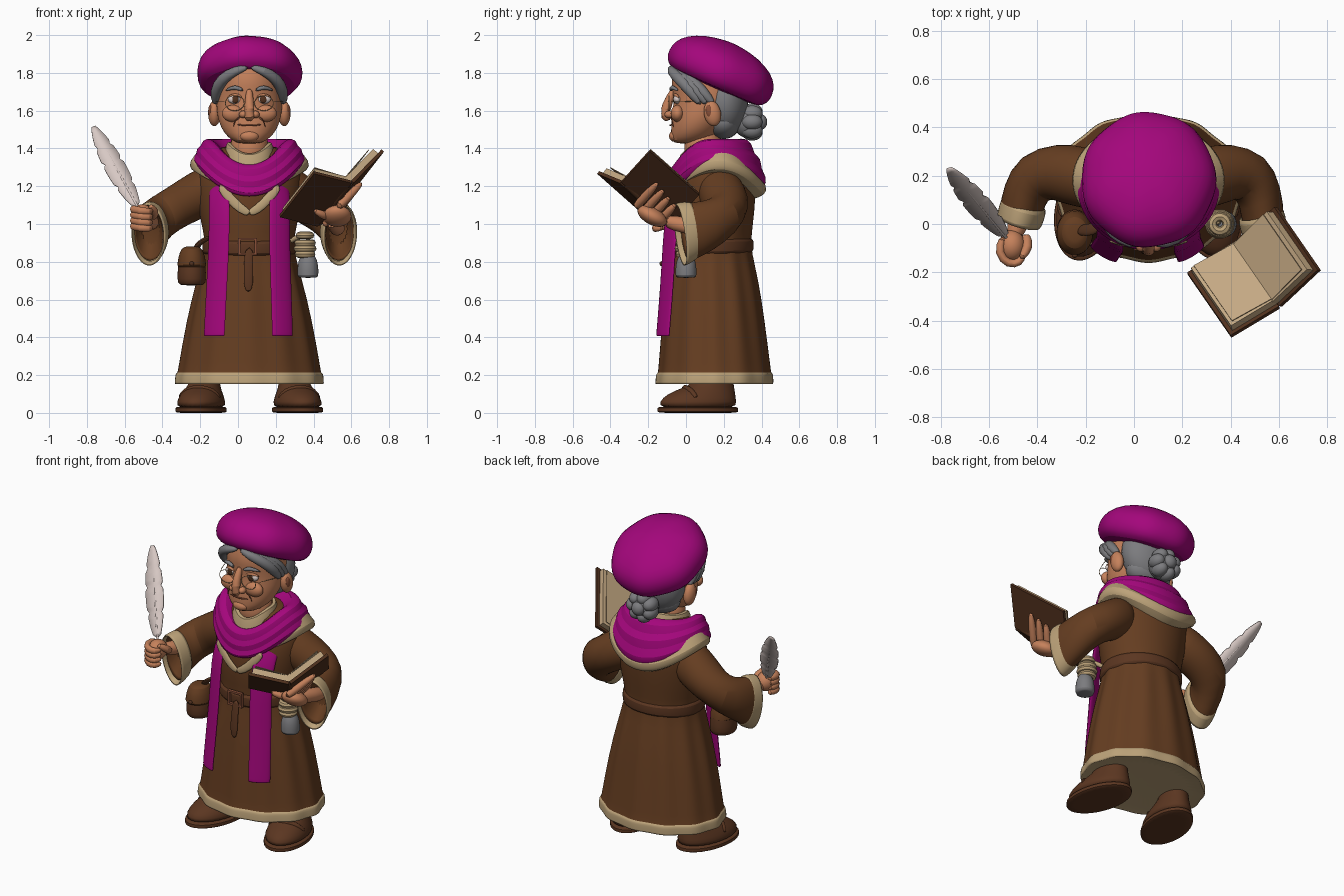
import bpy, bmesh, math
from mathutils import Vector as V, Matrix

cube = bpy.data.objects.get("Cube")
if cube:
    bpy.data.objects.remove(cube, do_unlink=True)
CX = 0.06          # body centre line
made = []


def material(name, *rgb):
    m = bpy.data.materials.new(name)
    m.use_nodes = True
    m.diffuse_color = (*rgb, 1)
    m.node_tree.nodes["Principled BSDF"].inputs["Base Color"].default_value = (*rgb, 1)
    return m


ROBE = material("robe_brown", .13, .047, .015)
LEATHER = material("leather_brown", .105, .037, .015)
DARK = material("dark_leather", .083, .031, .013)
PURPLE = material("purple_cloth", .37, .002, .2)
TAN = material("tan_trim", .5, .36, .19)
PAGE = material("page_cream", .56, .4, .23)
SKIN = material("skin", .56, .22, .105)
LINE = material("skin_fold", .25, .08, .04)
GREY = material("hair_grey", .2, .2, .21)
WHITE = material("feather_white", .68, .58, .55)


def finish(name, bm, mats, sub=0):
    bmesh.ops.recalc_face_normals(bm, faces=bm.faces)
    me = bpy.data.meshes.new(name)
    bm.to_mesh(me)
    bm.free()
    ob = bpy.data.objects.new(name, me)
    bpy.context.collection.objects.link(ob)
    for m in mats if isinstance(mats, list) else [mats]:
        me.materials.append(m)
    if sub:
        mod = ob.modifiers.new("smooth", "SUBSURF")
        mod.levels = mod.render_levels = sub
    made.append(ob)
    return ob


def skin(name, rings, mats, sub=1, caps=True):
    """Join rings of points into one surface."""
    bm = bmesh.new()
    rows = [[bm.verts.new(p) for p in r] for r in rings]
    n = len(rows[0])
    for a, b in zip(rows, rows[1:]):
        for i in range(n):
            bm.faces.new((a[i], a[(i + 1) % n], b[(i + 1) % n], b[i]))
    if caps:
        bm.faces.new(rows[0])
        bm.faces.new(rows[-1])
    return finish(name, bm, mats, sub)


def oval(z, rx, yf, yb, wave=0, k=12, n=48, cx=CX):
    pts = []
    for i in range(n):
        t = math.tau * i / n
        f = 1 + wave * math.cos(k * t)
        pts.append(V((cx + rx * f * math.cos(t), (yf + yb) / 2 + (yb - yf) / 2 * f * math.sin(t), z)))
    return pts


def cowl(name, rows, mat, p=2):
    """Ring of cloth whose height differs at the side, front and back."""
    rings = []
    for rx, yf, yb, zs, zf, zb in rows:
        ring = oval(zs, rx, yf, yb)
        for i, q in enumerate(ring):
            s = math.sin(math.tau * i / len(ring))
            q.z += ((zf - zs) if s < 0 else (zb - zs)) * abs(s) ** p
        rings.append(ring)
    return skin(name, rings, mat, caps=False)


def section(c, d, a, b, ref=(0, 0, 1), n=16):
    d = V(d).normalized()
    u = d.cross(V(ref)).normalized()
    w = u.cross(d)
    return [V(c) + u * a * math.cos(math.tau * i / n) + w * b * math.sin(math.tau * i / n) for i in range(n)]


def tube(name, pts, radii, mat, flat=1, ref=(.13, .21, .97), n=10):
    pts = [V(p) for p in pts]
    if not isinstance(radii, (list, tuple)):
        radii = [radii] * len(pts)
    last = len(pts) - 1
    return skin(name, [section(p, pts[min(i + 1, last)] - pts[max(i - 1, 0)], r, r * flat, ref, n)
                       for i, (p, r) in enumerate(zip(pts, radii))], mat)


def ball(name, loc, size, mat, rot=0):
    bm = bmesh.new()
    bmesh.ops.create_uvsphere(bm, u_segments=24, v_segments=14, radius=1, matrix=Matrix.Translation(loc)
                              @ Matrix.Rotation(rot, 4, "X") @ Matrix.Diagonal((*size, 1)))
    return finish(name, bm, mat)


def slab(name, o, u, v, w, mat):
    base = [o, o + u, o + u + v, o + v]
    return skin(name, [base, [p + w for p in base]], mat, sub=0)


def loop(name, loc, size, r, mat, rot=(math.pi / 2, 0, 0), squash=1):
    bpy.ops.mesh.primitive_torus_add(location=loc, rotation=rot, major_radius=size, minor_radius=r,
                                     major_segments=28, minor_segments=8)
    ob = bpy.context.object
    ob.name = name
    ob.scale.y = squash
    ob.data.materials.append(mat)
    made.append(ob)


# Robe with pleats and a pale hem
robe = skin("robe", [oval(*r) for r in (
    (.16, .37, -.14, .45, .02), (.15, .385, -.155, .455, .02), (.155, .392, -.16, .46, .02),
    (.2, .387, -.155, .458, .02), (.208, .384, -.152, .455, .02), (.212, .376, -.145, .448, .02),
    (.225, .374, -.144, .446, .02), (.5, .325, -.12, .41, .03), (.7, .275, -.1, .38, .03),
    (.85, .235, -.075, .345, .02), (.92, .235, -.075, .345), (1, .255, -.085, .355),
    (1.15, .28, -.085, .37), (1.28, .28, -.05, .37), (1.38, .22, 0, .32), (1.42, .12, .05, .25))], [ROBE, TAN])
for f in robe.data.polygons:
    f.material_index = int(f.center.z < .211)
cowl("belt", [(.235, -.07, .34, .84, .83, .85), (.25, -.092, .36, .845, .835, .855),
              (.25, -.092, .36, .915, .905, .92), (.235, -.07, .34, .92, .91, .925)], LEATHER)
tube("belt_strap", [(.06, -.1, .88), (.055, -.115, .78), (.055, -.12, .68), (.055, -.12, .64)],
     [.025, .025, .028, .012], LEATHER, .3, (0, 1, 0))
for z in (.835, .915):
    slab("buckle_bar", V((.0, -.108, z)), V((.1, 0, 0)), V((0, .02, 0)), V((0, 0, .012)), LINE)
for x in (0, .088):
    slab("buckle_side", V((x, -.108, .835)), V((.012, 0, 0)), V((0, .02, 0)), V((0, 0, .09)), LINE)

# Shoulder trim, pointed neckline, shirt collar and wound scarf
cowl("shoulder_trim", [(.26, -.03, .35, 1.27, 1.2, 1.13), (.312, -.06, .42, 1.285, 1.17, 1.15),
                       (.325, -.065, .435, 1.33, 1.2, 1.2), (.25, -.04, .37, 1.41, 1.25, 1.27)], TAN)
for s in (-1, 1):
    tube("neckline", [(CX + s * .16, -.068, 1.21), (CX + s * .1, -.083, 1.13), (CX + s * .04, -.092, 1.075),
                      (CX - s * .005, -.093, 1.055)], [.026, .026, .026, .018], TAN, .4, (0, 1, 0))
cowl("shirt_collar", [(.14, -.06, .25, 1.3, 1.24, 1.34), (.13, -.045, .22, 1.38, 1.31, 1.4),
                      (.12, -.03, .21, 1.44, 1.38, 1.45), (.1, -.01, .19, 1.43, 1.37, 1.44)], TAN)
cowl("scarf", [(.24, -.05, .36, 1.27, 1.17, 1.18), (.285, -.1, .42, 1.305, 1.135, 1.185),
               (.302, -.115, .43, 1.35, 1.165, 1.25), (.278, -.092, .395, 1.37, 1.19, 1.29),
               (.282, -.108, .4, 1.4, 1.225, 1.35), (.252, -.082, .355, 1.415, 1.25, 1.37),
               (.25, -.092, .355, 1.445, 1.29, 1.43), (.2, -.05, .29, 1.46, 1.325, 1.47),
               (.14, 0, .24, 1.39, 1.29, 1.4)], PURPLE)
for s, x, lean in ((-1, -.1, -.025), (1, .22, .015)):
    for name, dx, y, r in (("scarf_tail", 0, 0, .068), ("scarf_tail_fold", -.025 * s, -.016, .036)):
        tube(name, [(x + dx, .02 + y, 1.24), (x + dx, -.045 + y, 1.16), (x + dx, -.075 + y, 1.05),
                    (x + dx, -.088 + y, .9), (x + dx + lean / 2, -.1 + y, .68), (x + dx + lean, -.12 + y, .44),
                    (x + dx + lean, -.122 + y, .41), (x + dx + lean, -.122 + y, .406)],
             r, PURPLE, .24, (-.6 * s, 1, 0))

# Head and face
skin("head", [oval(*r, n=32) for r in (
    (1.425, .05, -.05, .06), (1.44, .09, -.077, .12), (1.48, .135, -.08, .17), (1.54, .163, -.078, .22),
    (1.6, .174, -.072, .26), (1.66, .175, -.064, .29), (1.73, .175, -.078, .3), (1.82, .165, -.075, .3),
    (1.88, .1, 0, .22))], SKIN)
skin("neck", [oval(z, .1, -.01, .19, n=24) for z in (1.3, 1.4, 1.5)], SKIN)
tube("nose", [(CX, -.06, 1.72), (CX, -.09, 1.66), (CX, -.11, 1.6), (CX, -.11, 1.575), (CX, -.085, 1.55)],
     [.016, .025, .036, .036, .02], SKIN)
ball("chin", (CX, -.06, 1.465), (.05, .03, .03), SKIN)
tube("mouth", [(CX + x, -.084 + 2.2 * x * x, 1.522 + x * x) for x in (-.065, -.03, 0, .03, .065)],
     [.003, .005, .005, .005, .003], LINE)
for s in (-1, 1):
    side = "left" if s > 0 else "right"
    X = lambda d: CX + s * d
    ball(side + "_nostril", (X(.032), -.088, 1.58), (.022, .026, .02), SKIN)
    ball(side + "_cheek", (X(.085), -.045, 1.585), (.06, .036, .045), SKIN)
    ball(side + "_eye", (X(.077), -.046, 1.66), (.037, .021, .024), WHITE)
    ball(side + "_iris", (X(.074), -.062, 1.659), (.018, .008, .02), DARK)
    tube(side + "_eyelid", [(X(.035), -.06, 1.67), (X(.077), -.061, 1.69), (X(.118), -.035, 1.667)],
         [.006, .011, .006], SKIN)
    tube(side + "_eyebrow", [(X(.03), -.08, 1.705), (X(.075), -.077, 1.73), (X(.13), -.04, 1.705)],
         [.009, .015, .005], GREY)
    tube(side + "_smile_line", [(X(.048), -.08, 1.57), (X(.078), -.075, 1.55), (X(.085), -.066, 1.51)],
         [.002, .004, .002], LINE)
    ball(side + "_ear", (X(.185), .14, 1.585), (.033, .045, .068), SKIN, .2)
    ball(side + "_ear_hollow", (X(.206), .125, 1.595), (.012, .02, .036), LINE, .2)
    loop("glasses_rim", (X(.077), -.09, 1.64), .05, .002, TAN, squash=.8)
    tube("glasses_arm", [(X(.127), -.086, 1.65), (X(.178), .02, 1.65), (X(.19), .13, 1.64)], .002, TAN)
    # Swept front hair
    for k in range(3):
        tube(side + "_hair_lock", [(X(.005), -.075 + .02 * k, 1.83 + .01 * k), (X(.07), -.085 + .02 * k, 1.815),
                                   (X(.145), -.035 + .025 * k, 1.77), (X(.182), .03 + .03 * k, 1.7),
                                   (X(.18), .08 + .035 * k, 1.63)], [.012, .026, .034, .034, .016], GREY)
tube("glasses_bridge", [(CX - .027, -.09, 1.65), (CX, -.116, 1.655), (CX + .027, -.09, 1.65)], .002, TAN)

# Hair and braided bun
ball("hair", (CX, .205, 1.65), (.182, .125, .19), GREY)
ball("nape_hair", (CX, .2, 1.54), (.15, .09, .09), GREY)
ball("bun", (CX, .33, 1.54), (.085, .08, .085), GREY)
for k in range(7):
    a = math.tau * k / 7
    ball("bun_twist", (CX + .062 * math.cos(a), .35, 1.54 + .058 * math.sin(a)), (.042, .055, .042), GREY)
ball("bun_knot", (CX, .395, 1.54), (.042, .035, .042), GREY)

# Beret, tilted down towards the back
tilt = Matrix.Translation((CX, .18, 1.793)) @ Matrix.Rotation(math.radians(-24), 4, "X")
skin("beret", [[tilt @ p for p in oval(h, r * .95, -r * 1.01, r * 1.01, w, 7, 48, 0)] for r, h, w in (
    (.15, -.06, 0), (.19, -.085, 0), (.205, -.07, 0), (.25, -.075, .015), (.288, -.04, .015), (.297, .01, .012),
    (.284, .065, .012), (.24, .115, .015), (.15, .158, .015), (.06, .174, 0), (.012, .177, 0))], PURPLE)

# Sleeves with drooping cuffs, mirrored across the body, the left one reaching further forward
for s, name in ((1, "right"), (-1, "left")):
    def at(c, d, a, b):
        x, y, z = c
        if s < 0:
            x = CX + (CX - x) * .9
            y -= .04 if y < .1 else 0
        return section((x, y, z), (d[0] * s, *d[1:]), a, b, n=20)
    end = (-.3, -1, -.15)
    skin(name + "_sleeve", [at(*r) for r in (
        ((-.1, .17, 1.21), (-1, 0, -.4), .12, .13), ((-.2, .19, 1.16), (-1, 0, -.5), .13, .125),
        ((-.31, .215, 1.1), (-1, 0, -.6), .125, .115), ((-.41, .2, 1.04), (-.8, -.6, -.4), .115, .115),
        ((-.455, .12, .99), (-.4, -1, -.2), .095, .135), ((-.472, .03, .95), end, .09, .16),
        ((-.472, .03, .95), end, .075, .14), ((-.46, .11, .98), end, .06, .09))], ROBE)
    skin(name + "_cuff", [at(c, end, a, b) for c, a, b in (
        ((-.455, .085, .972), .088, .14), ((-.455, .08, .97), .1, .158), ((-.476, .01, .943), .098, .173),
        ((-.478, .003, .941), .088, .163), ((-.47, .04, .95), .08, .15))], TAN, caps=False)

# Right hand closed around the quill
tube("right_wrist", [(-.45, .13, 1), (-.47, .03, 1.02), (-.5, -.06, 1.035)], [.05, .043, .045], SKIN)
ball("right_palm", (-.505, -.09, 1.045), (.055, .065, .06), SKIN)
for k in range(4):
    z = .99 + .03 * k
    tube("right_finger", [(-.54, -.05, z), (-.565, -.12, z), (-.52, -.17, z - .01), (-.47, -.16, z - .015),
                          (-.455, -.12, z - .01)], [.018, .022, .022, .02, .012], SKIN)
tube("right_thumb", [(-.45, -.04, 1.03), (-.435, -.1, 1.07), (-.47, -.145, 1.1)], [.025, .024, .014], SKIN)

# Feather quill with notched edges
q0, q1 = V((-.46, -.14, .96)), V((-.765, .23, 1.515))
axis, across = q1 - q0, V((.9, .26, .35)).normalized()
tube("quill_shaft", [q0, q0 + axis * .5, q0 + axis * .97], [.008, .007, .003], WHITE)
bm, rows = bmesh.new(), []
for i in range(25):
    t = i / 24
    w = .06 * math.sin(math.pi * min(1, t * .9 + .08)) ** .6 * (.78 if i in (6, 13, 18) else 1)
    c = q0 + axis * (.24 + .76 * t)
    rows.append([bm.verts.new(c + across * w * k + axis * (.03 * abs(k) * (1 - t))) for k in (-1, 0, .9)])
for a, b in zip(rows, rows[1:]):
    for k in (0, 1):
        bm.faces.new((a[k], a[k + 1], b[k + 1], b[k]))
solid = finish("feather_vane", bm, WHITE).modifiers.new("thickness", "SOLIDIFY")
solid.thickness, solid.offset = .008, 0

# Open book
D, U = V((.42, -.08, 1.0)), V((.18, -.26, .23))
reach = V((.16, .15, .165))
for side, w in (("right", V((-.2, -.12, .05))), ("left", reach)):
    nrm = U.cross(w).normalized()
    nrm *= 1 if nrm.z > 0 else -1
    slab(side + "_book_cover", D - nrm * .018, U, w, nrm * .018, DARK)
    slab(side + "_pages", D + U * .04, U * .92, w * .93, nrm * .035, PAGE)
    slab(side + "_loose_page", D + U * .06 + nrm * .035, U * .88, w * .88 + nrm * .012, nrm * .004, PAGE)
tube("book_spine", [D, D + U * .5, D + U], .024, DARK)

# Left hand under the book
tube("left_wrist", [(.53, .1, .97), (.52, 0, .99), (.49, -.12, 1.02)], [.05, .043, .045], SKIN)
ball("left_palm", D + U * .42 + V((.03, .01, -.055)), (.075, .085, .045), SKIN, -.5)
out = V((.72, 0, -.69)) * .036
for k in range(4):
    b = D + U * (.2 + .14 * k) + out
    tube("left_finger", [b - reach * .2, b + reach * .12, b + reach * .36, b + reach * (.5 + .04 * k)],
         [.024, .024, .022, .013], SKIN)
tube("left_thumb", [(.48, -.17, 1.04), (.44, -.22, 1.05), (.40, -.24, 1.075)], [.028, .022, .012], SKIN)

# Belt pouch and ink bottle
skin("pouch", [oval(z, r, -.03 - r * 1.2, -.03 + r * 1.2, n=24, cx=-.245) for z, r in (
    (.675, .045), (.68, .068), (.7, .078), (.78, .074), (.84, .062), (.87, .05), (.875, .03))], LEATHER)
skin("pouch_flap", [oval(z, r, -.035 - r * 1.25, -.035 + r * 1.2, n=24, cx=-.245) for z, r in (
    (.77, .07), (.775, .079), (.83, .071), (.872, .055), (.882, .03))], ROBE)
ball("pouch_button", (-.245, -.13, .79), (.012, .01, .012), DARK)
tube("pouch_strap", [(-.23, -.02, .86), (-.2, -.03, .91), (-.14, -.01, .93)], .028, DARK, .5)
skin("ink_bottle", [oval(z, r, -r, r, n=24, cx=.37) for z, r in (
    (.715, .045), (.72, .058), (.79, .055), (.825, .042), (.84, .028), (.93, .028))], GREY)
for z, r in ((.84, .036), (.87, .042), (.9, .038), (.94, .03)):
    loop("bottle_wrap", (.355, 0, z), r, .019, TAN, (0, 0, 0))
tube("bottle_cord", [(.36, 0, .93), (.32, .02, .94), (.27, .06, .9)], .015, TAN)

# Shoes, toes turned outwards
for name, x, turn in (("right", -.195, -.22), ("left", .315, .22)):
    place = Matrix.Translation((x, .065, 0)) @ Matrix.Rotation(turn, 4, "Z")
    put = lambda rows: [[place @ p for p in oval(*r, n=28, cx=0)] for r in rows]
    skin(name + "_sole", put(((0, .12, -.21, .205), (.002, .132, -.222, .217), (.03, .132, -.222, .217),
                              (.034, .12, -.21, .205))), LEATHER)
    skin(name + "_shoe", put(((.02, .126, -.215, .21), (.06, .125, -.21, .205), (.1, .108, -.17, .2),
                              (.13, .09, -.09, .195), (.16, .08, -.02, .19), (.26, .07, .02, .17))), LEATHER)
    tube(name + "_shoe_strap", [place @ V(p) for p in ((-.11, -.03, .07), (-.08, -.055, .12), (0, -.08, .14),
                                                      (.08, -.055, .12), (.11, -.03, .07))], .016, LEATHER)

bpy.ops.object.select_all(action="DESELECT")
for ob in made:
    ob.select_set(True)
bpy.context.view_layer.objects.active = made[0]
bpy.ops.object.shade_smooth_by_angle(angle=math.radians(40))
